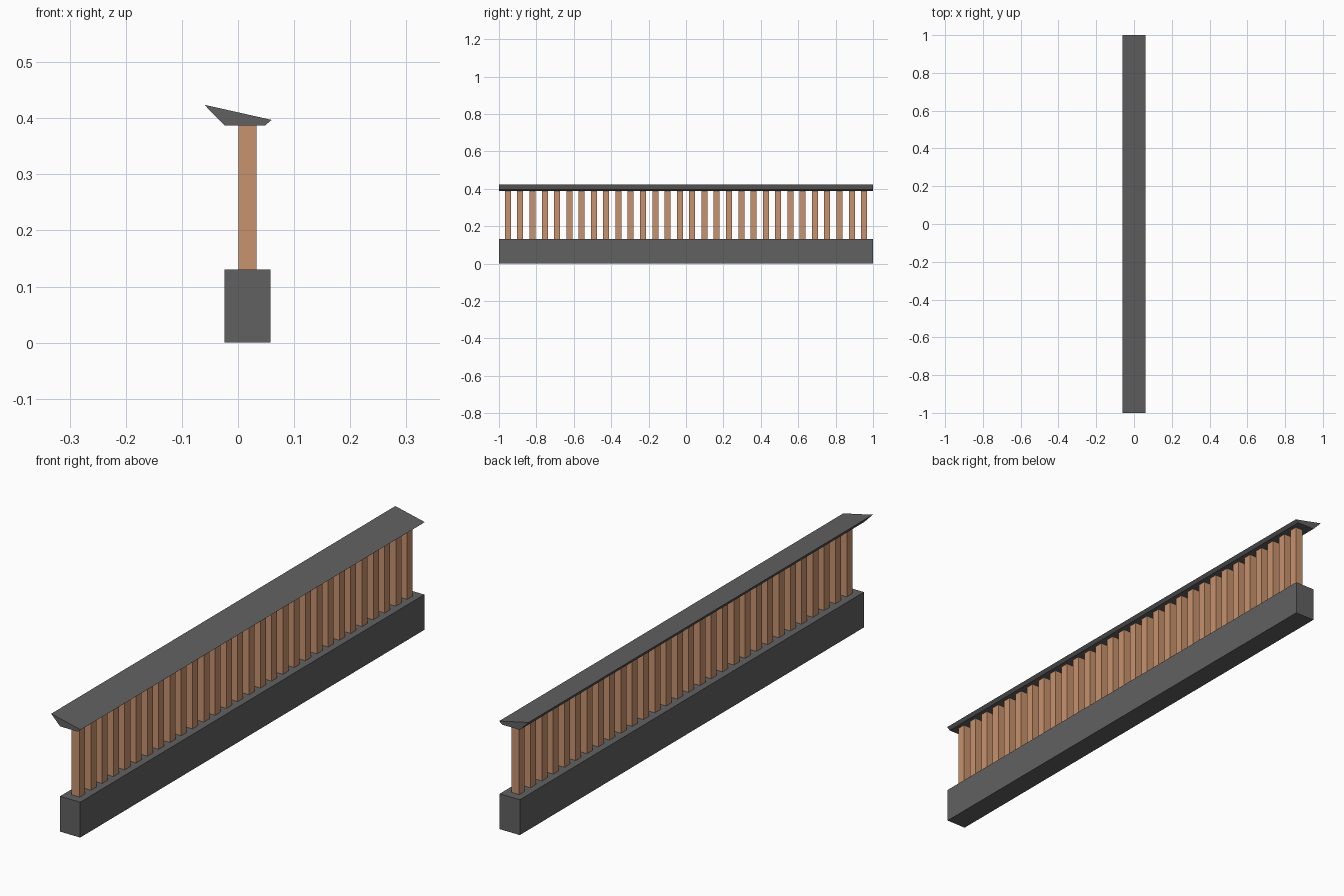
import bpy, bmesh

if "Cube" in bpy.data.objects:
    bpy.data.objects.remove(bpy.data.objects["Cube"])

def material(name, rgb):
    m = bpy.data.materials.new(name)
    m.diffuse_color = (*rgb, 1)
    m.use_nodes = True
    m.node_tree.nodes["Principled BSDF"].inputs["Base Color"].default_value = m.diffuse_color
    return m

stone = material("dark grey", (0.12, 0.12, 0.12))
wood = material("warm wood", (0.58, 0.29, 0.155))

def extrude_y(name, profile, y0, y1, mat):
    """Extrude an x-z profile from y0 to y1 as a closed solid."""
    bm = bmesh.new()
    face = bm.faces.new([bm.verts.new((x, y0, z)) for x, z in profile])
    out = bmesh.ops.extrude_face_region(bm, geom=[face])
    verts = [v for v in out["geom"] if isinstance(v, bmesh.types.BMVert)]
    bmesh.ops.translate(bm, vec=(0, y1 - y0, 0), verts=verts)
    bmesh.ops.recalc_face_normals(bm, faces=bm.faces)
    me = bpy.data.meshes.new(name)
    bm.to_mesh(me)
    bm.free()
    me.materials.append(mat)
    ob = bpy.data.objects.new(name, me)
    bpy.context.collection.objects.link(ob)
    return ob

def rect(x0, x1, z0, z1):
    return [(x0, z0), (x1, z0), (x1, z1), (x0, z1)]

# Solid plinth along the bottom
extrude_y("base", rect(-0.024, 0.058, 0, 0.13), -1, 1, stone)

# Sloped coping rail with undercut edges
extrude_y("top_rail", [(-0.024, 0.387), (0.048, 0.387), (0.06, 0.397), (-0.06, 0.424)],
          -1, 1, stone)

# Row of square balusters
COUNT, END, HALF = 30, 0.952, 0.016
for i in range(COUNT):
    y = -END + 2 * END * i / (COUNT - 1)
    extrude_y(f"baluster_{i + 1}", rect(0.001, 0.033, 0.13, 0.387), y - HALF, y + HALF, wood)
